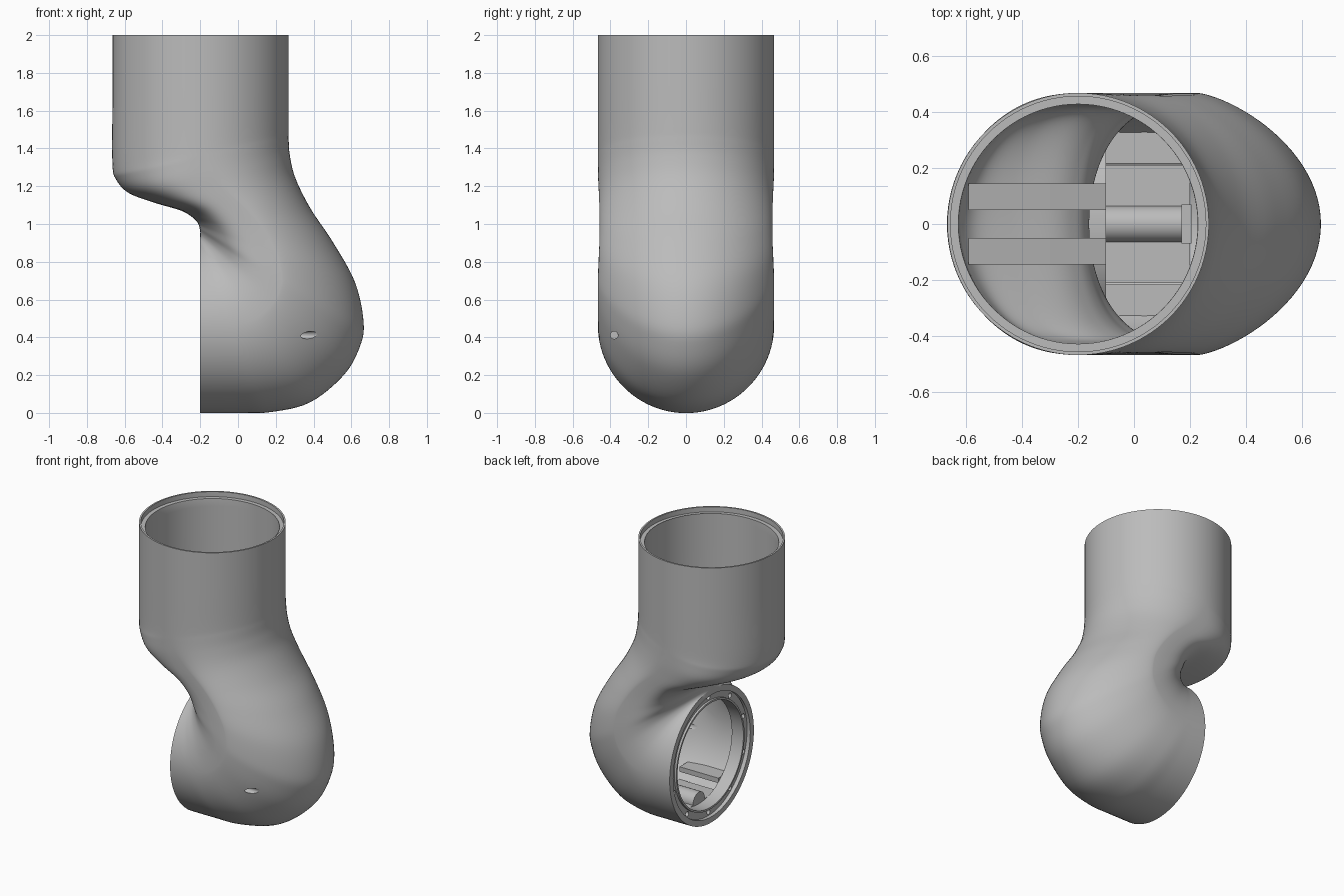
import bpy, bmesh, math
from mathutils import Vector

if "Cube" in bpy.data.objects:
    bpy.data.objects.remove(bpy.data.objects["Cube"])

SEG, SUB, WALL = 96, 6, 0.04
grey = bpy.data.materials.new("satin grey")
grey.diffuse_color = (0.5, 0.5, 0.5, 1)
grey.use_nodes = True
grey.node_tree.nodes["Principled BSDF"].inputs["Base Color"].default_value = grey.diffuse_color


def finish(name, bm):
    bmesh.ops.recalc_face_normals(bm, faces=bm.faces)
    me = bpy.data.meshes.new(name)
    bm.to_mesh(me)
    bm.free()
    me.materials.append(grey)
    ob = bpy.data.objects.new(name, me)
    bpy.context.collection.objects.link(ob)
    return ob


def ring(inner, outer, half_width, p_in=1, p_out=1):
    """Section whose chord lies in the xz plane; power < 1 is boxy, > 1 pointed."""
    mid, arm = (inner + outer) / 2, (inner - outer) / 2
    pts = []
    for k in range(SEG):
        a = 2 * math.pi * k / SEG
        c = math.cos(a)
        p = mid + arm * (abs(c) ** p_in if c > 0 else -abs(c) ** p_out)
        pts.append((p.x, half_width * math.sin(a), p.y))
    return pts


def loop_skin(name, rings):
    """Skin rings into a closed, hollow solid (last ring joins the first)."""
    bm = bmesh.new()
    rows = [[bm.verts.new(p) for p in r] for r in rings]
    for i, a in enumerate(rows):
        b = rows[(i + 1) % len(rows)]
        for k in range(SEG):
            m = (k + 1) % SEG
            bm.faces.new((a[k], a[m], b[m], b[k]))
    return finish(name, bm)


def prism(name, outline, y0, y1):
    """Extrude an xz outline along y."""
    bm = bmesh.new()
    f = bm.faces.new([bm.verts.new((x, y0, z)) for x, z in outline])
    ext = bmesh.ops.extrude_face_region(bm, geom=[f])
    moved = [v for v in ext["geom"] if isinstance(v, bmesh.types.BMVert)]
    bmesh.ops.translate(bm, verts=moved, vec=(0, y1 - y0, 0))
    return finish(name, bm)


def box(name, x0, x1, y0, y1, z0, z1):
    return prism(name, [(x0, z0), (x1, z0), (x1, z1), (x0, z1)], y0, y1)


def x_rods(name, rods):
    """Cylinders along x: (x0, x1, y, z, radius)."""
    bm = bmesh.new()
    for x0, x1, y, z, r in rods:
        ends = [[bm.verts.new((x, y + r * math.cos(k * math.pi / 12), z + r * math.sin(k * math.pi / 12)))
                 for k in range(24)] for x in (x0, x1)]
        for e in ends:
            bm.faces.new(e)
        for k in range(24):
            m = (k + 1) % 24
            bm.faces.new((ends[0][k], ends[0][m], ends[1][m], ends[1][k]))
    return finish(name, bm)


def cut(ob, cutter):
    mod = ob.modifiers.new("cut", "BOOLEAN")
    mod.operation, mod.object, mod.solver = "DIFFERENCE", cutter, "EXACT"
    bpy.context.view_layer.objects.active = ob
    bpy.ops.object.modifier_apply(modifier=mod.name)
    bpy.data.objects.remove(cutter)


def smooth(ob, angle=35):
    bpy.ops.object.select_all(action="DESELECT")
    ob.select_set(True)
    bpy.context.view_layer.objects.active = ob
    bpy.ops.object.shade_smooth_by_angle(angle=math.radians(angle))


# Elbow sections: inside-bend x, z, outside-bend x, z, half width, inside power, outside power
keys = [
    (-.2, .934, -.2, 0, .467, 1, 1), (-.2, .937, 0, 0, .467, 1, 1),
    (-.2, .94, .17, .004, .467, .97, 1.02), (-.2, .945, .38, .055, .467, .9, 1.15),
    (-.2, .95, .56, .2, .467, .8, 1.32), (-.2, .96, .645, .35, .467, .68, 1.42),
    (-.203, .975, .665, .48, .465, .56, 1.45), (-.21, 1.0, .62, .69, .46, .48, 1.42),
    (-.235, 1.03, .505, .9, .457, .45, 1.35), (-.3, 1.07, .385, 1.08, .458, .46, 1.25),
    (-.45, 1.115, .305, 1.24, .462, .54, 1.12), (-.58, 1.165, .275, 1.36, .466, .7, 1.03),
    (-.645, 1.235, .268, 1.45, .467, .88, 1), (-.665, 1.32, .267, 1.52, .467, 1, 1),
    (-.665, 1.65, .267, 1.72, .467, 1, 1), (-.665, 2, .267, 2, .467, 1, 1)]


def spline(ks):
    out = []
    for i in range(len(ks) - 1):
        p0, p1, p2, p3 = ks[max(i - 1, 0)], ks[i], ks[i + 1], ks[min(i + 2, len(ks) - 1)]
        for s in range(SUB):
            t = s / SUB
            out.append([b + .5 * t * (c - a + t * (2*a - 5*b + 4*c - d + t * (3*(b - c) + d - a)))
                        for a, b, c, d in zip(p0, p1, p2, p3)])
    return out + [list(ks[-1])]


secs = spline(keys)
ins = [Vector(s[0:2]) for s in secs]
outs = [Vector(s[2:4]) for s in secs]
last = len(secs) - 1


def offset(pts, i, side):
    t = (pts[min(i + 1, last)] - pts[max(i - 1, 0)]).normalized()
    return pts[i] + Vector((t.y, -t.x)) * side * WALL


# Hollow elbow shell: outer skin, stepped top rim, inner skin
rings = [ring(a, b, *s[4:]) for a, b, s in zip(ins, outs, secs)]
for r, z in ((.455, 2), (.455, 1.965), (.427, 1.965)):
    rings.append(ring(Vector((-.199 - r, z)), Vector((-.199 + r, z)), r))
for i in range(last - 1, 0, -1):
    rings.append(ring(offset(ins, i, 1), offset(outs, i, -1), secs[i][4] - WALL, *secs[i][5:]))
rings.append(ring(Vector((-.2, .894)), Vector((-.2, .04)), .427))
shell = loop_skin("elbow_shell", rings)
cut(shell, x_rods("port_cutter", [(.2, .7, -.38, .412, .02)]))
smooth(shell)

# Recessed bolt flange in the side opening, with a raised inner lip
C = .467
flange = loop_skin("bolt_flange", [ring(Vector((x, C + r)), Vector((x, C - r)), r) for x, r in
                                   ((-.175, .43), (-.175, .378), (-.19, .378), (-.19, .365),
                                    (-.1, .365), (-.1, .43))])
angles = [math.radians(18 + 36 * k) for k in range(10)]
cut(flange, x_rods("bolt_cutter", [(-.3, -.13, .402 * math.cos(a), C + .402 * math.sin(a), .017)
                                   for a in angles]))
smooth(flange)

# Pair of ribs on the shoulder floor, with a low web in the groove between them
rib = [(-.59, 1.28), (-.3, 1.19), (-.1, 1.12), (-.1, .88), (-.16, .88),
       (-.16, 1.03), (-.23, 1.065), (-.4, 1.13), (-.57, 1.2)]
for side, tag in ((1, "back"), (-1, "front")):
    prism("shoulder_rib_" + tag, rib, side * .05, side * .145)
    # Rails along the bore floor
    box("bore_rail_" + tag, -.1, .2, side * .215, side * .33, .165, .2)

# Bore floor plate, central rod boss and its end stop
box("bore_floor", -.1, .2, -.21, .21, .09, .115)
smooth(x_rods("bore_boss", [(-.1, .17, 0, .12, .065)]))
box("boss_stop", .17, .205, -.07, .07, .1, .2)
